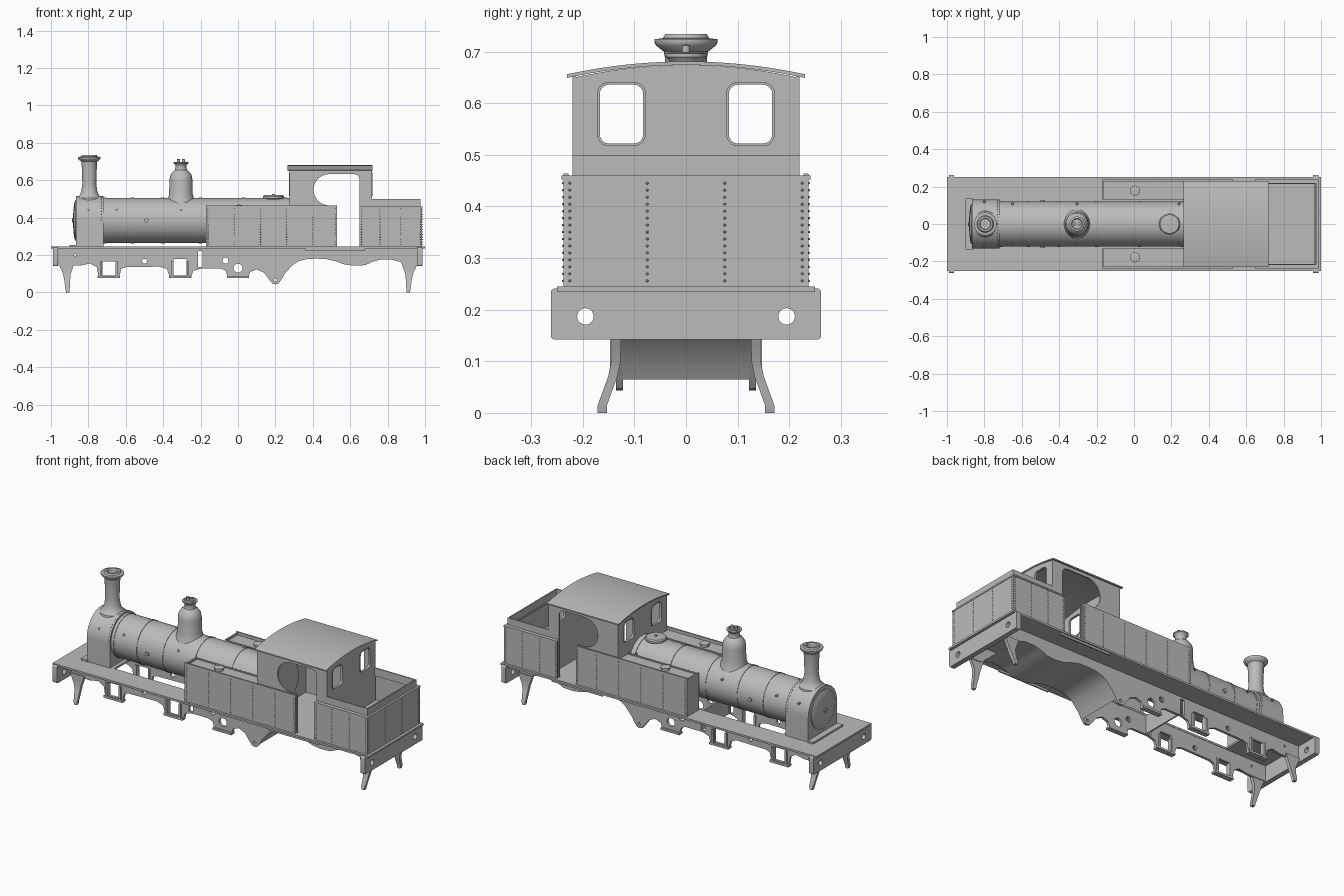
import bpy, bmesh
from math import pi, sin, cos, sqrt
from mathutils import Matrix, Vector

cube = bpy.data.objects.get("Cube")
if cube:
    bpy.data.objects.remove(cube)

grey = bpy.data.materials.new("plain grey")
grey.use_nodes = True
grey.diffuse_color = (0.5, 0.5, 0.5, 1)
grey.node_tree.nodes["Principled BSDF"].inputs["Base Color"].default_value = (0.5, 0.5, 0.5, 1)
parts = []

# Columns give the world directions of each plate's local x, y and normal
PLANES = {"X": Matrix(((0, 0, 1), (1, 0, 0), (0, 1, 0))).to_4x4(),
          "Y": Matrix(((1, 0, 0), (0, 0, -1), (0, 1, 0))).to_4x4(),
          "Z": Matrix.Identity(4)}
NORMAL = {"X": Vector((1, 0, 0)), "Y": Vector((0, 1, 0)), "Z": Vector((0, 0, 1))}


def add(name, bm):
    bmesh.ops.remove_doubles(bm, verts=bm.verts, dist=0.00005)
    bmesh.ops.recalc_face_normals(bm, faces=bm.faces)
    mesh = bpy.data.meshes.new(name)
    bm.to_mesh(mesh)
    bm.free()
    mesh.materials.clear()
    mesh.materials.append(grey)
    obj = bpy.data.objects.new(name, mesh)
    bpy.context.collection.objects.link(obj)
    parts.append(obj)
    return obj


def plate(name, loops, axis, lo, hi):
    """Flat outline with holes, extruded between lo and hi along an axis."""
    curve = bpy.data.curves.new(name, "CURVE")
    curve.dimensions, curve.fill_mode, curve.extrude = "2D", "BOTH", (hi - lo) / 2
    for loop in loops:
        spline = curve.splines.new("POLY")
        spline.points.add(len(loop) - 1)
        for p, (a, b) in zip(spline.points, loop):
            p.co = (a, b, 0, 1)
        spline.use_cyclic_u = True
    temp = bpy.data.objects.new(name, curve)
    bpy.context.collection.objects.link(temp)
    dg = bpy.context.evaluated_depsgraph_get()
    mesh = bpy.data.meshes.new_from_object(temp.evaluated_get(dg))
    bpy.data.objects.remove(temp)
    bm = bmesh.new()
    bm.from_mesh(mesh)
    bpy.data.meshes.remove(mesh)
    bm.transform(Matrix.Translation(NORMAL[axis] * (lo + hi) / 2) @ PLANES[axis])
    return add(name, bm)


def box(name, x, y, z):
    bm = bmesh.new()
    bmesh.ops.create_cube(bm, size=1)
    for v in bm.verts:
        v.co = [(r[0] + r[1]) / 2 + c * (r[1] - r[0]) for r, c in zip((x, y, z), v.co)]
    return add(name, bm)


def lathe(name, profile, centre, axis="Z", steps=40):
    """Revolve (radius, height) points about an axis through centre."""
    bm = bmesh.new()
    verts = [bm.verts.new((r, 0, h)) for r, h in profile]
    edges = [bm.edges.new(pair) for pair in zip(verts, verts[1:])]
    bmesh.ops.spin(bm, geom=verts + edges, cent=(0, 0, 0), axis=(0, 0, 1),
                   angle=2 * pi, steps=steps, use_merge=True)
    bm.transform(Matrix.Translation(centre) @ PLANES[axis])
    return add(name, bm)


def arc(ca, cb, r, start, end, n):
    return [(ca + r * cos(start + (end - start) * i / n),
             cb + r * sin(start + (end - start) * i / n)) for i in range(n + 1)]


def circle(a, b, r):
    return arc(a, b, r, 0, 2 * pi, 20)[:-1]


def rect(a0, a1, b0, b1):
    return [(a0, b0), (a1, b0), (a1, b1), (a0, b1)]


def rounded(a0, a1, b0, b1, r):
    corners = [(a1 - r, b1 - r), (a0 + r, b1 - r), (a0 + r, b0 + r), (a1 - r, b0 + r)]
    return [p for i, (a, b) in enumerate(corners)
            for p in arc(a, b, r, i * pi / 2, (i + 1) * pi / 2, 5)]


def both(name, make):
    for s, side in ((1, "left"), (-1, "right")):
        make(f"{side}_{name}", lambda a, b, s=s: sorted((s * a, s * b)), s)


AXIS_Z, BOILER_R, SMOKE_R = 0.385, 0.12, 0.13

# Footplate with a well between the frames, and the buffer beams
plate("footplate", [rect(-1, 1, -0.25, 0.25), rect(-0.7, 0.27, -0.12, 0.12)], "Z", 0.234, 0.245)
for name, x0 in (("front_beam", -0.99), ("rear_beam", 0.958)):
    plate(name, [rounded(-0.262, 0.262, 0.142, 0.241, 0.008),
                 circle(-0.195, 0.187, 0.016), circle(0.195, 0.187, 0.016)], "X", x0, x0 + 0.028)

# Main frames: lower edge is scalloped around wheels and axle guides
edge = [(-0.96, 0.145), (-0.84, 0.145), (-0.79, 0.155), (-0.755, 0.135), (-0.745, 0.08),
        (-0.635, 0.08), (-0.625, 0.125), (-0.6, 0.135), (-0.42, 0.138), (-0.38, 0.125),
        (-0.365, 0.08), (-0.25, 0.08), (-0.24, 0.115), (-0.2, 0.128), (-0.09, 0.128),
        (-0.065, 0.115), (-0.055, 0.08), (0.055, 0.08), (0.065, 0.11), (0.1, 0.123),
        (0.14, 0.105), (0.165, 0.07), (0.185, 0.047), (0.2, 0.043), (0.215, 0.047)]
belly = [(0.23, 0.065), (0.25, 0.1), (0.29, 0.145), (0.32, 0.165), (0.36, 0.177), (0.41, 0.181),
         (0.47, 0.179), (0.52, 0.167), (0.57, 0.15), (0.62, 0.143), (0.68, 0.146),
         (0.72, 0.164), (0.76, 0.175), (0.82, 0.176), (0.87, 0.162)]
outline = edge + belly + [(0.9, 0.145), (0.96, 0.145), (0.96, 0.236), (-0.96, 0.236)]
holes = [rect(-0.725, -0.655, 0.09, 0.165), rect(-0.345, -0.275, 0.09, 0.18),
         rect(-0.215, -0.19, 0.135, 0.222), circle(0, 0.13, 0.024), circle(-0.067, 0.171, 0.016),
         circle(-0.5, 0.167, 0.013), circle(0.2, 0.067, 0.008), circle(-0.87, 0.2, 0.006)]


def frame(name, span, s):
    plate(name, [outline] + holes, "Y", *span(0.122, 0.136))
    for i, x in enumerate((-0.69, -0.31, 0)):
        box(f"{name}_axle_stay_{i}", (x - 0.06, x + 0.06), span(0.118, 0.147), (0.076, 0.088))
        if x:
            for dx in (-0.042, 0.042):
                box(f"{name}_axle_guide", (x + dx - 0.006, x + dx + 0.006),
                    span(0.118, 0.147), (0.08, 0.165))


def guard_iron(name, span, s):
    # Tapered strip bending outwards towards the rail
    for end in (-1, 1):
        bm = bmesh.new()
        rings = []
        for z, y, w in ((0.16, 0.135, 0.045), (0.13, 0.135, 0.033), (0.1, 0.136, 0.021),
                        (0.07, 0.142, 0.016), (0.04, 0.153, 0.013), (0.015, 0.162, 0.011),
                        (0, 0.162, 0.008)):
            rings.append([bm.verts.new((end * (0.918 - 0.5 * (0.16 - z) * 0.1) + a * w, s * (y + b * 0.009), z))
                          for a, b in ((-1, -1), (1, -1), (1, 1), (-1, 1))])
        for r0, r1 in zip(rings, rings[1:]):
            for i in range(4):
                bm.faces.new((r0[i], r0[i - 1], r1[i - 1], r1[i]))
        bm.faces.new(rings[0])
        bm.faces.new(rings[-1])
        add(name, bm)


both("main_frame", frame)
both("guard_iron", guard_iron)
plate("belly_sheet", [belly + [(x, z + 0.006) for x, z in reversed(belly)]], "Y", -0.122, 0.122)
box("motion_plate", (-0.188, -0.18), (-0.122, 0.122), (0.13, 0.235))

# Boiler, bands and smokebox
lathe("boiler", [(0, -0.74), (BOILER_R, -0.74), (BOILER_R, 0.3), (0, 0.3)], (0, 0, AXIS_Z), "X", 64)
for x in (-0.71, -0.565, -0.4, -0.2, 0.03, 0.255):
    lathe("boiler_band", [(0.118, x - 0.008), (0.1225, x - 0.008), (0.1225, x + 0.008),
                          (0.118, x + 0.008)], (0, 0, AXIS_Z), "X", 64)
plate("smokebox", [arc(0, AXIS_Z, SMOKE_R, 0, pi, 40) + [(-SMOKE_R, 0.24), (SMOKE_R, 0.24)]],
      "X", -0.865, -0.72)
box("smokebox_foot", (-0.9, -0.86), (-0.135, 0.135), (0.243, 0.255))
lathe("smokebox_door", [(0.108, -0.86), (0.108, -0.87), (0.1, -0.874), (0.06, -0.88), (0.012, -0.882),
                        (0.012, -0.888), (0, -0.888)], (0, 0, AXIS_Z), "X", 48)

# Boiler-top fittings
lathe("chimney", [(0.072, 0.485), (0.068, 0.505), (0.052, 0.518), (0.043, 0.54), (0.037, 0.58),
                  (0.041, 0.69), (0.043, 0.7), (0.058, 0.712), (0.061, 0.718), (0.061, 0.724),
                  (0.045, 0.726), (0.04, 0.734), (0.03, 0.734), (0.027, 0.72), (0.027, 0.52),
                  (0, 0.52)], (-0.795, 0, 0))
lathe("dome", [(0.078, 0.475), (0.07, 0.5), (0.063, 0.525), (0.062, 0.6), (0.058, 0.625), (0.045, 0.645),
               (0.032, 0.655), (0.028, 0.672), (0.03, 0.68), (0.04, 0.69), (0.04, 0.696),
               (0.03, 0.698), (0.026, 0.69), (0, 0.69)], (-0.305, 0, 0))
for x in (-0.318, -0.292):
    lathe("safety_valve", [(0.008, 0.685), (0.008, 0.712), (0, 0.714)], (x, 0, 0), steps=12)
lathe("boiler_cover", [(0.045, 0.48), (0.045, 0.5), (0.056, 0.503), (0.056, 0.514), (0.05, 0.52),
                       (0.008, 0.522), (0.008, 0.527), (0, 0.527)], (0.19, 0, 0))


# Side tanks, cab sides and bunker sides
def side_body(name, span, s):
    box(f"{name}_tank", (-0.17, 0.275), span(0.13, 0.23), (0.24, 0.447))
    box(f"{name}_tank_panel", (-0.172, 0.53), span(0.228, 0.237), (0.24, 0.464))
    box(f"{name}_tank_front", (-0.172, -0.164), span(0.13, 0.237), (0.24, 0.458))
    box(f"{name}_tank_rim", (-0.17, 0.275), span(0.13, 0.136), (0.44, 0.454))
    lathe(f"{name}_tank_filler", [(0.022, 0.44), (0.022, 0.455), (0.027, 0.457), (0.027, 0.464),
                                  (0, 0.47)], (0.005, s * 0.178, 0), steps=24)
    box(f"{name}_step_hanger", (0.36, 0.68), span(0.236, 0.243), (0.222, 0.236))
    door = ([(0.65, 0.24)] + arc(0.62, 0.603, 0.03, 0, pi / 2, 5)
            + arc(0.488, 0.549, 0.084, pi / 2, 3 * pi / 2, 16) + [(0.53, 0.465), (0.53, 0.24)])
    plate(f"{name}_cab_side", [[(0.275, 0.24), (0.275, 0.653), (0.715, 0.653), (0.715, 0.24)] + door],
          "Y", *span(0.213, 0.22))
    for i, x in enumerate((-0.8, -0.65, -0.305, 0.24)):
        r = SMOKE_R if i == 0 else BOILER_R
        lathe(f"{name}_rail_knob", [(0.006, -0.01), (0.006, 0.004), (0, 0.007)],
              (x, s * sqrt(r * r - 0.06 ** 2), 0.445), "Y", 10)
    lathe(f"{name}_check_valve", [(0, -0.008), (0.011, -0.008), (0.011, 0.008), (0, 0.008)],
          (-0.49, s * 0.12, AXIS_Z), "Y", 16)


both("body", side_body)


def tray(x0, x1, y, t):
    """Plan outline of a wall round three sides, open to the front."""
    return [(x0, -y), (x1, -y), (x1, y), (x0, y), (x0, y - t), (x1 - t, y - t),
            (x1 - t, t - y), (x0, t - y)]


plate("bunker", [tray(0.65, 0.985, 0.237, 0.008)], "Z", 0.24, 0.455)
plate("bunker_ledge", [tray(0.65, 0.987, 0.241, 0.024)], "Z", 0.452, 0.46)
plate("bunker_coping", [tray(0.715, 0.975, 0.22, 0.007)], "Z", 0.455, 0.5)
box("bunker_floor", (0.715, 0.98), (-0.232, 0.232), (0.3, 0.31))

# Cab end sheets with windows, and the arched roof
crown = [(0.22 - 0.022 * i, 0.649 + 0.025 * (1 - (1 - i / 10) ** 2)) for i in range(21)]
panes = [rounded(a, a + 0.084, 0.522, 0.636, 0.018) for a in (-0.167, 0.083)]
for name, x in (("cab_front", 0.275), ("cab_back", 0.709)):
    plate(name, [[(-0.22, 0.24), (0.22, 0.24)] + crown] + panes, "X", x, x + 0.007)
    for pane, a in zip(panes, (-0.167, 0.083)):
        plate(f"{name}_window_bead", [rounded(a - 0.005, a + 0.089, 0.517, 0.641, 0.022), pane],
              "X", x - 0.003, x + 0.01)
roof = [(y * 0.231 / 0.22, z) for y, z in crown]
plate("roof", [roof + [(y, z + 0.007) for y, z in reversed(roof)]], "X", 0.265, 0.72)

# Rivets on the tanks, bunker and smokebox
rivets = bmesh.new()


def rivet(position, outward):
    turn = Vector(outward).to_track_quat("Z", "Y").to_matrix().to_4x4()
    bmesh.ops.create_cone(rivets, cap_ends=True, segments=6, radius1=0.003, radius2=0.0015,
                          depth=0.004, matrix=Matrix.Translation(position) @ turn)


for i in range(15):
    z = 0.256 + i * 0.0135
    for s in (-1, 1):
        for x in (-0.16, -0.02, 0.12, 0.26, 0.4, 0.52, 0.66, 0.76, 0.87, 0.975):
            rivet((x, s * 0.238, z), (0, s, 0))
        for y in (0.075, 0.225):
            rivet((0.986, s * y, z), (1, 0, 0))
for i in range(25):
    a = pi * i / 24
    rivet((-0.73, SMOKE_R * cos(a), AXIS_Z + SMOKE_R * sin(a)), (0, cos(a), sin(a)))
add("rivets", rivets)

# Smooth the round parts and keep the edges crisp
bpy.ops.object.select_all(action="DESELECT")
for obj in parts:
    obj.select_set(True)
bpy.context.view_layer.objects.active = parts[0]
bpy.ops.object.shade_smooth_by_angle(angle=0.55)
